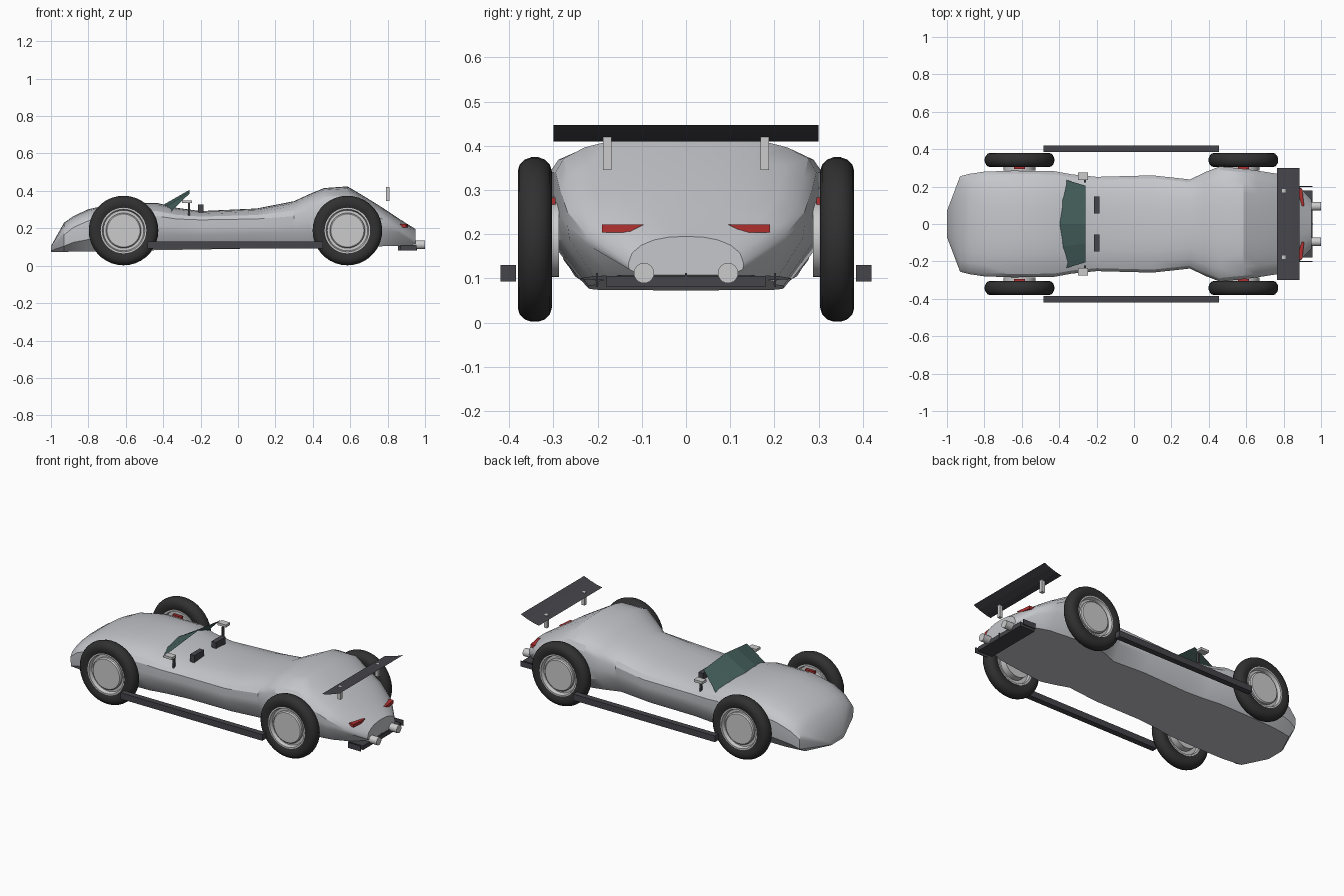
import bpy, bmesh, math

if "Cube" in bpy.data.objects:
    bpy.data.objects.remove(bpy.data.objects["Cube"])


def material(name, rgb):
    m = bpy.data.materials.new(name)
    m.diffuse_color = (*rgb, 1)
    m.use_nodes = True
    m.node_tree.nodes["Principled BSDF"].inputs["Base Color"].default_value = m.diffuse_color
    return m


PAINT = material("silver_paint", (0.56, 0.57, 0.60))
METAL = material("light_metal", (0.62, 0.62, 0.62))
RUBBER = material("rubber", (0.03, 0.03, 0.03))
DARK = material("dark_trim", (0.06, 0.06, 0.07))
GLASS = material("dark_glass", (0.06, 0.12, 0.11))
RED = material("red", (0.45, 0.03, 0.03))


def mesh_object(name, verts, faces, mat, smooth=None):
    me = bpy.data.meshes.new(name)
    me.from_pydata(verts, [], faces)
    bm = bmesh.new()
    bm.from_mesh(me)
    bmesh.ops.remove_doubles(bm, verts=bm.verts, dist=1e-5)
    bmesh.ops.recalc_face_normals(bm, faces=bm.faces)
    bm.to_mesh(me)
    bm.free()
    ob = bpy.data.objects.new(name, me)
    bpy.context.collection.objects.link(ob)
    me.materials.append(mat)
    if smooth:
        bpy.ops.object.select_all(action='DESELECT')
        ob.select_set(True)
        bpy.context.view_layer.objects.active = ob
        bpy.ops.object.shade_smooth_by_angle(angle=math.radians(smooth))
    return ob


def box(name, x, y, z, mat):
    bpy.ops.mesh.primitive_cube_add(size=1, location=[sum(r) / 2 for r in (x, y, z)])
    ob = bpy.context.object
    ob.name = name
    for v in ob.data.vertices:
        v.co = [c * (r[1] - r[0]) for c, r in zip(v.co, (x, y, z))]
    ob.data.materials.append(mat)
    return ob


def lathe(name, profile, centre, side, mat, n=36):
    # revolve (radius, y) points about the y axis
    verts, faces, k = [], [], len(profile)
    for i in range(n):
        a = 2 * math.pi * i / n
        verts += [(centre[0] + r * math.cos(a), centre[1] + side * y,
                   centre[2] + r * math.sin(a)) for r, y in profile]
    for i in range(n):
        j = (i + 1) % n
        faces += [(i * k + p, i * k + p + 1, j * k + p + 1, j * k + p) for p in range(k - 1)]
    return mesh_object(name, verts, faces, mat, 35)


# Body: lofted sections (x, half width, lower edge, shoulder, top)
stations = [
    (-1.00, .07, .08, .09, .105),
    (-.93, .255, .105, .165, .23),
    (-.88, .268, .125, .205, .265),
    (-.80, .28, .14, .24, .302),
    (-.65, .285, .155, .265, .335),
    (-.43, .283, .165, .265, .335),
    (-.33, .265, .165, .25, .31),
    (-.20, .252, .165, .245, .292),
    (.10, .26, .172, .25, .306),
    (.30, .238, .18, .265, .345),
    (.38, .277, .18, .30, .382),
    (.46, .308, .18, .34, .415),
    (.585, .295, .185, .34, .424),
    (.66, .285, .19, .30, .38),
    (.77, .268, .19, .25, .312),
    (.86, .225, .175, .20, .252),
    (.95, .13, .12, .135, .195),
]
verts, faces = [], []
for x, w, zl, zs, zt in stations:
    zb = .073 + .0175 * (x + 1)
    half = [(w * .78, zb), (w * .985, zl), (w, (zl + zs) / 2)]
    for d in (0, 22, 42, 60, 76):
        a = math.radians(d)
        half.append((w * math.cos(a) ** .85, zs + (zt - zs) * math.sin(a)))
    ring = [(0, zb)] + half + [(0, zt)] + [(-y, z) for y, z in reversed(half)]
    verts += [(x, y, z) for y, z in ring]
k = len(ring)
for i in range(len(stations) - 1):
    for p in range(k):
        q = (p + 1) % k
        faces.append((i * k + p, i * k + q, (i + 1) * k + q, (i + 1) * k + p))
faces += [tuple(range(k)), tuple(range(len(verts) - k, len(verts)))]
mesh_object("body", verts, faces, PAINT, 30)

# Wheels with brakes
shoulder = [(.118, -.030), (.135, -.037), (.155, -.0385), (.170, -.034), (.181, -.022), (.186, -.008)]
tyre = shoulder + [(r, -y) for r, y in reversed(shoulder)] + shoulder[:1]
rim = [(0, .030), (.088, .030), (.094, .024), (.094, .012), (.108, .012), (.114, .033), (.122, .033),
       (.122, -.034), (.112, -.034), (.108, -.015), (.085, -.015), (.085, -.055), (0, -.055)]
for end, x in (("front", -.612), ("rear", .585)):
    for label, s in (("left", 1), ("right", -1)):
        c = (x, s * .342, .188)
        lathe(f"{end}_{label}_tyre", tyre, c, s, RUBBER)
        lathe(f"{end}_{label}_rim", rim, c, s, METAL)
        box(f"{end}_{label}_caliper", (x - .03, x + .03), sorted((s * .295, s * .312)), (.25, .283), RED)

# Windscreen: thin folded sheet
ys = (-1, -.5, 0, .5, 1)
low = [(-.40 + .012 * abs(t), .243 * t, .325 - .065 * t * t) for t in ys]
high = [(-.26, .205 * t, .405 - .02 * abs(t)) for t in ys]
mesh_object("windscreen", low + high, [(i, i + 1, i + 6, i + 5) for i in range(4)], GLASS)

# Rear wing sheet
wing = [(.765, .410), (.80, .417), (.845, .431), (.885, .447)]
mesh_object("rear_wing", [(x, y, z) for x, z in wing for y in (-.3, .3)],
            [(2 * i, 2 * i + 1, 2 * i + 3, 2 * i + 2) for i in range(3)], DARK)

# Paired details
for label, s in (("left", 1), ("right", -1)):
    def pair(name, x, y, z, mat):
        return box(f"{label}_{name}", x, sorted((s * y[0], s * y[1])), z, mat)
    pair("side_bar", (-.485, .455), (.385, .42), (.093, .13), DARK)
    pair("wing_support", (.79, .81), (.168, .188), (.345, .421), METAL)
    pair("mirror", (-.30, -.245), (.235, .275), (.334, .349), METAL)
    pair("mirror_stalk", (-.266, -.257), (.222, .240), (.25, .336), DARK)
    pair("headrest", (-.215, -.185), (.057, .148), (.265, .328), DARK)
    pair("diffuser_fin", (.87, .955), (.199, .204), (.08, .112), DARK)
    # Slanted tail lamp
    outline = [(.19, .222), (.19, .204), (.13, .204), (.095, .222)]
    v = [(x - .12 * (y - .095), s * y, z) for x in (.86, .91) for y, z in outline]
    f = [(0, 1, 2, 3), (4, 5, 6, 7)] + [(i, (i + 1) % 4, (i + 1) % 4 + 4, i + 4) for i in range(4)]
    mesh_object(f"{label}_tail_lamp", v, f, RED)
    # Exhaust pipe
    bpy.ops.mesh.primitive_cylinder_add(vertices=24, radius=.023, depth=.08,
                                        location=(.96, s * .095, .112), rotation=(0, math.pi / 2, 0))
    pipe = bpy.context.object
    pipe.name = f"{label}_exhaust"
    pipe.data.materials.append(METAL)
    bpy.ops.object.shade_smooth_by_angle(angle=math.radians(35))

# Diffuser
box("diffuser", (.855, .955), (-.18, .18), (.08, .105), DARK)
box("diffuser_centre_fin", (.87, .957), (-.002, .002), (.08, .112), DARK)
